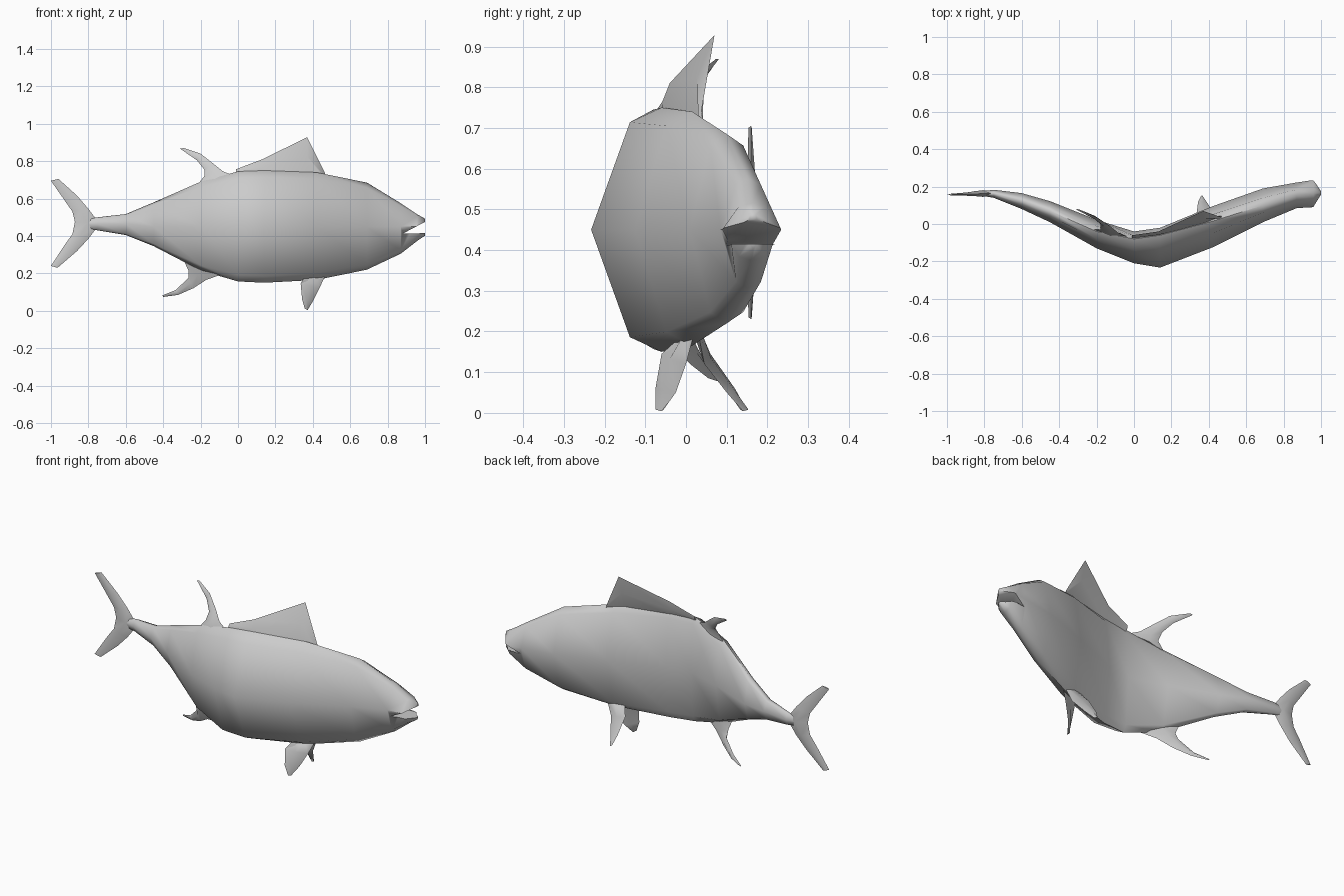
import bpy, bmesh
from math import radians
from mathutils import Vector

if "Cube" in bpy.data.objects:
    bpy.data.objects.remove(bpy.data.objects["Cube"])


def loft(name, rings):
    """Skin a list of equal-length rings and cap both ends."""
    bm = bmesh.new()
    rows = [[bm.verts.new(p) for p in ring] for ring in rings]
    n = len(rows[0])
    for a, b in zip(rows, rows[1:]):
        for i in range(n):
            j = (i + 1) % n
            bm.faces.new((a[i], a[j], b[j], b[i]))
    bm.faces.new(rows[0])
    bm.faces.new(rows[-1])
    bmesh.ops.recalc_face_normals(bm, faces=bm.faces)
    mesh = bpy.data.meshes.new(name)
    bm.to_mesh(mesh)
    bm.free()
    obj = bpy.data.objects.new(name, mesh)
    bpy.context.collection.objects.link(obj)
    return obj


def smooth(obj, angle=70):
    bpy.ops.object.select_all(action='DESELECT')
    obj.select_set(True)
    bpy.context.view_layer.objects.active = obj
    bpy.ops.object.shade_smooth_by_angle(angle=radians(angle))


def fin(name, stations):
    """Stations are (leading point, trailing point, half thickness)."""
    rings = []
    for lead, trail, t in stations:
        a, b = Vector(lead), Vector(trail)
        mid, off = (a + b) / 2, Vector((0, t, 0))
        rings.append([a, mid + off, b, mid - off])
    smooth(loft(name, rings))


def body_ring(x, top, bottom, front, back, ridge):
    zm = 0.45 if x > -0.5 else 0.465
    pts = [(ridge, top)]
    for y, z, order in ((front, (top, bottom), 1), (back, (bottom, top), -1)):
        sh = ridge + 0.45 * (y - ridge)
        pts += [(sh, zm + 0.88 * (z[0] - zm)), (y, zm),
                (sh, zm + 0.88 * (z[1] - zm))]
        if order == 1:
            pts.append((ridge, bottom))
    return [(x, y, z) for y, z in pts]


# Body: bent in plan, sections are x, top, bottom, front, back, ridge
body = loft("body", [body_ring(*s) for s in (
    (-0.84, .485, .445, .155, .172, .163),
    (-0.75, .50, .43, .14, .183, .163),
    (-0.60, .517, .405, .08, .165, .125),
    (-0.45, .58, .345, .01, .122, .07),
    (-0.20, .69, .215, -.13, .022, -.04),
    (0.00, .745, .157, -.21, -.04, -.08),
    (0.14, .75, .15, -.233, -.02, -.06),
    (0.42, .74, .165, -.125, .095, .015),
    (0.69, .685, .22, .01, .19, .10),
    (0.87, .575, .305, .085, .222, .153),
    (0.96, .515, .375, .09, .235, .162),
    (1.00, .492, .402, .15, .18, .165))])

# Mouth notch
profile = ((.88, .412), (1.06, .507), (1.06, .417))
cutter = loft("mouth_cutter", [[(x, y, z) for x, z in profile] for y in (-.1, .4)])
cutter.hide_render = True
mod = body.modifiers.new("mouth", 'BOOLEAN')
mod.operation = 'DIFFERENCE'
mod.solver = 'EXACT'
mod.object = cutter
bpy.context.view_layer.objects.active = body
bpy.ops.object.modifier_apply(modifier=mod.name)
bpy.data.objects.remove(cutter)
smooth(body)

# Forked tail
fin("tail_fin", [
    ((-.965, .16, .23), (-1, .155, .24), .004),
    ((-.86, .16, .32), (-.925, .16, .355), .009),
    ((-.80, .163, .385), (-.885, .162, .41), .014),
    ((-.74, .163, .465), (-.872, .163, .475), .018),
    ((-.80, .163, .545), (-.885, .162, .53), .014),
    ((-.86, .16, .615), (-.92, .16, .58), .009),
    ((-.96, .16, .705), (-1, .155, .695), .004)])

# First dorsal fin
fin("front_dorsal_fin", [
    ((-.01, -.08, .72), (-.01, -.06, .757), .006),
    ((.13, -.06, .72), (.13, -.04, .81), .008),
    ((.37, 0, .72), (.37, .07, .928), .008),
    ((.47, .035, .70), (.465, .037, .737), .006)])

# Swept second dorsal fin
fin("rear_dorsal_fin", [
    ((-.03, -.07, .725), (-.22, -.03, .67), .016),
    ((-.08, -.05, .745), (-.18, -.03, .72), .015),
    ((-.13, -.01, .785), (-.18, 0, .755), .012),
    ((-.20, .035, .84), (-.22, .035, .805), .009),
    ((-.29, .075, .87), (-.31, .078, .867), .004)])

# Swept anal fin
fin("anal_fin", [
    ((-.10, -.07, .19), (-.29, .0, .27), .016),
    ((-.17, -.03, .165), (-.265, 0, .215), .015),
    ((-.24, .01, .12), (-.265, .02, .175), .012),
    ((-.32, .055, .085), (-.335, .055, .11), .009),
    ((-.40, .09, .074), (-.405, .09, .082), .004)])

# Pair of pelvic fins: x and z shared, y given per side
outline = (((.47, .195), (.36, .19)), ((.435, .12), (.335, .145)),
           ((.40, .05), (.343, .06)), ((.372, .004), (.357, .012)))
for name, ys in (("near_pelvic_fin", ((.02, -.01), (.0, -.06), (-.025, -.075), (-.06, -.07))),
                 ("far_pelvic_fin", ((.03, .03), (.045, .06), (.10, .12), (.14, .147)))):
    fin(name, [((a[0], y[0], a[1]), (b[0], y[1], b[1]), .01)
               for (a, b), y in zip(outline, ys)])
